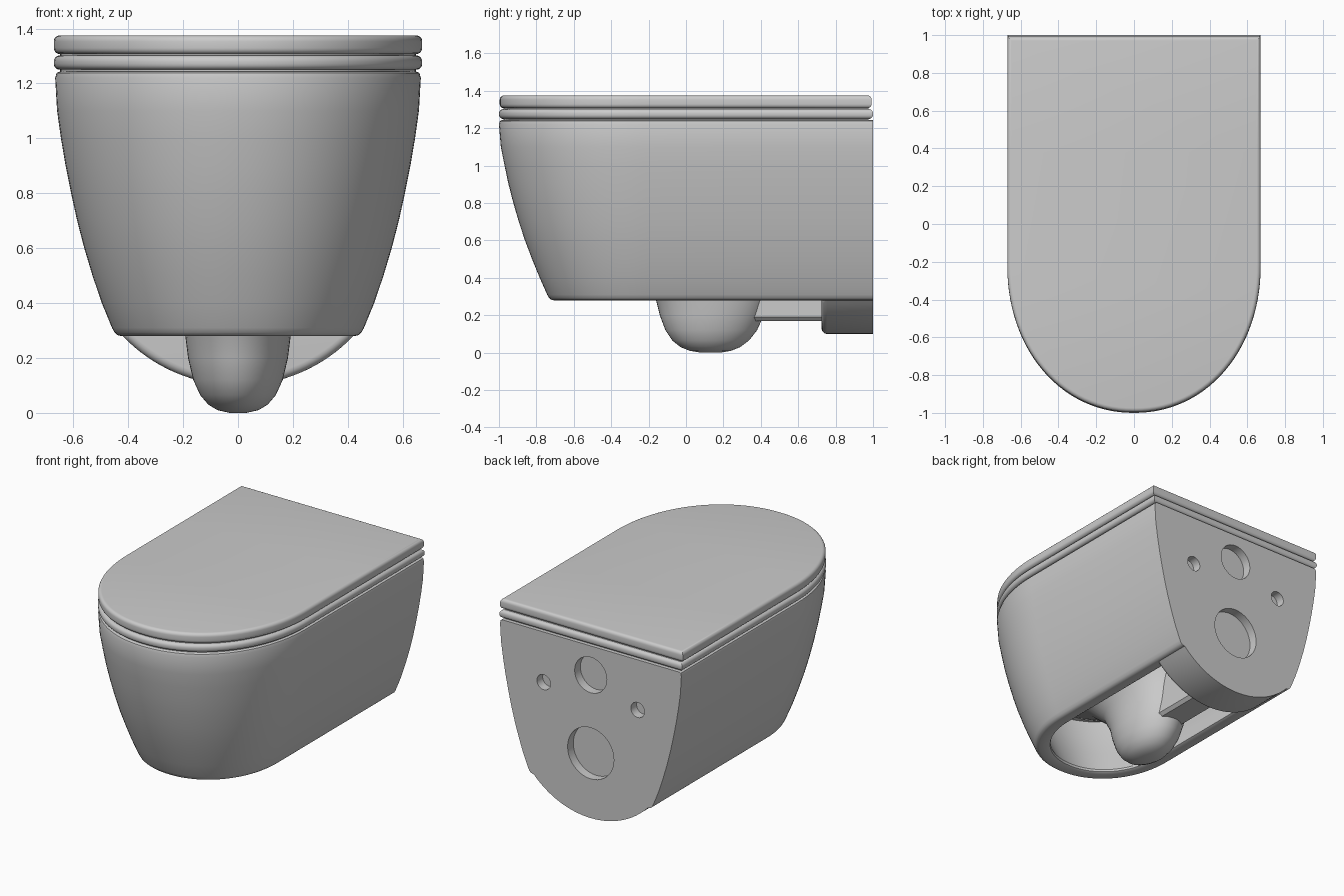
import bpy, bmesh, math
from mathutils import Vector

if "Cube" in bpy.data.objects:
    bpy.data.objects.remove(bpy.data.objects["Cube"])


def finish(obj, angle=35):
    bpy.ops.object.select_all(action='DESELECT')
    obj.select_set(True)
    bpy.context.view_layer.objects.active = obj
    bpy.ops.object.shade_smooth_by_angle(angle=math.radians(angle))


def loft(name, rings):
    """Skin a stack of closed rings and cap both ends."""
    bm = bmesh.new()
    rows = [[bm.verts.new(p) for p in ring] for ring in rings]
    n = len(rows[0])
    for a, b in zip(rows, rows[1:]):
        for i in range(n):
            j = (i + 1) % n
            bm.faces.new((a[i], a[j], b[j], b[i]))
    bm.faces.new(rows[0])
    bm.faces.new(rows[-1])
    bmesh.ops.recalc_face_normals(bm, faces=bm.faces)
    mesh = bpy.data.meshes.new(name)
    bm.to_mesh(mesh)
    bm.free()
    obj = bpy.data.objects.new(name, mesh)
    bpy.context.collection.objects.link(obj)
    return obj


def d_ring(w, front, back, z, n=56):
    """D-shaped outline: straight back and sides, rounded front."""
    b = 1.17 * w
    yc = front + b
    pts = [(w, back, z), (w, (back + yc) / 2, z)]
    for i in range(n + 1):
        a = math.pi * i / n
        c, s = math.cos(a), math.sin(a)
        x = math.copysign(abs(c) ** 0.96, c)
        pts.append((w * x, yc - b * s ** 0.96, z))
    return pts + [(-w, (back + yc) / 2, z), (-w, back, z)]


def slab(name, w, front, back, z0, z1, r):
    """D-shaped plate with rounded rims."""
    steps = [math.pi / 2 * k / 5 for k in range(6)]
    prof = [(r * (1 - math.sin(a)), z0 + r * (1 - math.cos(a))) for a in steps]
    prof += [(e, z0 + z1 - z) for e, z in reversed(prof)]
    obj = loft(name, [d_ring(w - e, front + e, back - e, z) for e, z in prof])
    finish(obj)
    return obj


# Bowl housing: outer skin, bottom rim, then hollow underside
outer = [(0.650, -0.985, 1.243), (0.661, -0.995, 1.238), (0.666, -1.0, 1.22),
         (0.659, -0.99, 1.10), (0.645, -0.97, 1.0), (0.628, -0.949, 0.9),
         (0.608, -0.923, 0.8), (0.586, -0.894, 0.7), (0.560, -0.861, 0.6),
         (0.530, -0.823, 0.5), (0.496, -0.782, 0.4), (0.459, -0.742, 0.31),
         (0.450, -0.732, 0.293), (0.438, -0.72, 0.283), (0.425, -0.707, 0.28)]
inner = [(0.375, -0.65, 0.28), (0.362, -0.637, 0.287), (0.36, -0.632, 0.30),
         (0.42, -0.70, 0.45), (0.48, -0.77, 0.6), (0.52, -0.82, 0.75)]
rings = [d_ring(w, f, 1.0, z) for w, f, z in outer]
rings += [d_ring(w, f, 0.76, z) for w, f, z in inner]
body = loft("bowl_housing", rings)

# Shallow pipe and bolt recesses in the back
for x, z, r in ((0, 1.05, 0.118), (0, 0.53, 0.17), (0.345, 0.91, 0.05), (-0.345, 0.91, 0.05)):
    bpy.ops.mesh.primitive_cylinder_add(vertices=40, radius=r, depth=0.2,
                                        location=(x, 1.04, z), rotation=(math.pi / 2, 0, 0))
    cutter = bpy.context.object
    cutter.name = "recess_cutter"
    cutter.hide_render = True
    mod = body.modifiers.new("recess", 'BOOLEAN')
    mod.operation = 'DIFFERENCE'
    mod.solver = 'EXACT'
    mod.object = cutter
    bpy.context.view_layer.objects.active = body
    bpy.ops.object.modifier_apply(modifier=mod.name)
    bpy.data.objects.remove(cutter)
finish(body)

# Seat, lid and the recessed pads between them
slab("seat", 0.671, -1.0, 1.0, 1.250, 1.302, 0.022)
slab("lid", 0.671, -0.996, 0.992, 1.307, 1.375, 0.022)
slab("hinge_pad", 0.648, -0.975, 0.975, 1.235, 1.315, 0.004)

# Inner bowl hanging below the housing, flaring up to the walls
bowl_rows = [(0.03, 0.05, 0.13, 0.0), (0.075, 0.11, 0.13, 0.01),
             (0.108, 0.16, 0.13, 0.03), (0.138, 0.205, 0.132, 0.065),
             (0.163, 0.245, 0.135, 0.12), (0.182, 0.278, 0.138, 0.20),
             (0.192, 0.30, 0.14, 0.28), (0.21, 0.335, 0.12, 0.38),
             (0.26, 0.42, 0.06, 0.5), (0.36, 0.56, -0.03, 0.62), (0.48, 0.68, -0.06, 0.76)]
bowl = loft("inner_bowl", [[(rx * math.cos(t), cy + ry * math.sin(t), z)
                            for t in (2 * math.pi * k / 48 for k in range(48))]
                           for rx, ry, cy, z in bowl_rows])
finish(bowl, 50)

# Outlet duct joining the bowl to the rear block
duct = loft("outlet_duct", [[(-0.1, y, 0.6), (-0.1, y, 0.19), (-0.08, y, 0.17),
                             (0.08, y, 0.17), (0.1, y, 0.19), (0.1, y, 0.6)]
                            for y in (0.25, 0.8)])
finish(duct)


# Rear mounting block with an arched underside
def arc_ring(y, e):
    R, half = 0.58, 0.81
    pts = [((R - e) * math.sin(t), y, 0.1 + R - (R - e) * math.cos(t))
           for t in (half * (2 * k / 32 - 1) for k in range(33))]
    return pts + [(pts[-1][0], y, 0.31), (pts[0][0], y, 0.31)]


block = loft("rear_block", [arc_ring(0.725 + 0.03 * (1 - math.cos(a)), 0.03 * (1 - math.sin(a)))
                            for a in (math.pi / 2 * k / 5 for k in range(6))] + [arc_ring(1.0, 0)])
finish(block)
